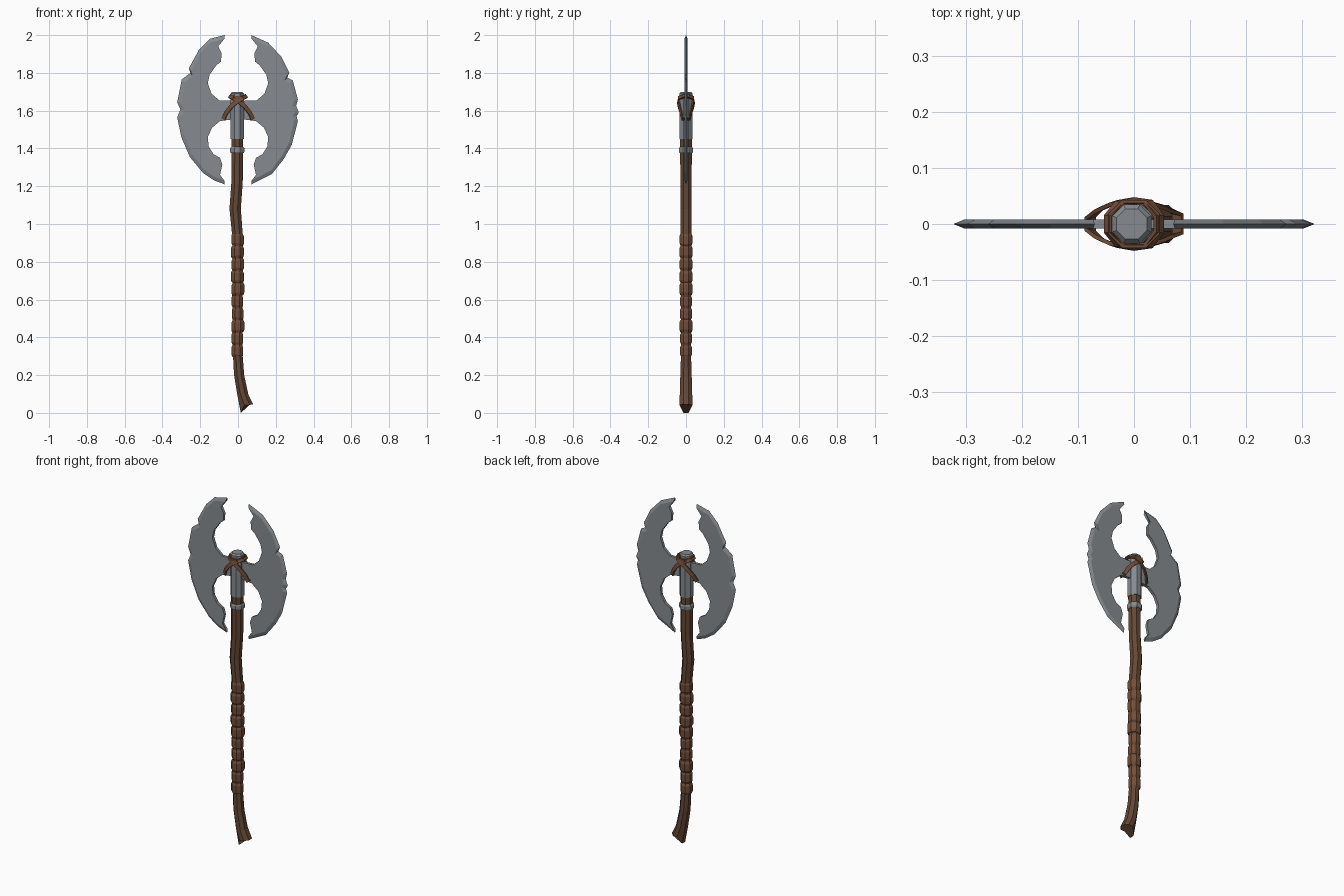
import bpy, bmesh, math, random
from mathutils import Vector

if "Cube" in bpy.data.objects:
    bpy.data.objects.remove(bpy.data.objects["Cube"])

random.seed(4)
SIDES = 8


def material(name, rgb):
    m = bpy.data.materials.new(name)
    m.diffuse_color = (*rgb, 1)
    m.use_nodes = True
    m.node_tree.nodes["Principled BSDF"].inputs["Base Color"].default_value = m.diffuse_color
    return m


STEEL = material("steel", (0.24, 0.26, 0.28))
WOOD = material("wood", (0.13, 0.065, 0.035))
LEATHER = material("leather", (0.17, 0.075, 0.04))


def finish(name, bm, mat):
    bmesh.ops.recalc_face_normals(bm, faces=bm.faces)
    me = bpy.data.meshes.new(name)
    bm.to_mesh(me)
    bm.free()
    me.materials.append(mat)
    ob = bpy.data.objects.new(name, me)
    bpy.context.collection.objects.link(ob)
    return ob


def lathe(name, sections, mat, bottom_cut=None):
    """Octagonal tube through (x, z, rx, ry, slope) sections, capped."""
    bm = bmesh.new()
    rings = []
    for x, z, rx, ry, slope in sections:
        ring = []
        for k in range(SIDES):
            a = math.pi / 8 + k * math.tau / SIDES
            dx = rx * 1.05 * math.cos(a)
            ring.append(bm.verts.new((x + dx, ry * 1.05 * math.sin(a), z + slope * dx)))
        rings.append(ring)
    if bottom_cut:
        bottom_cut(rings[0])
    for a, b in zip(rings, rings[1:]):
        for k in range(SIDES):
            j = (k + 1) % SIDES
            bm.faces.new((a[k], a[j], b[j], b[k]))
    bm.faces.new(rings[0])
    bm.faces.new(rings[-1])
    return finish(name, bm, mat)


# Crooked wooden shaft with a jagged, splayed butt
def splinter(ring):
    for v in ring:
        v.co.z = 0.0 if v.co.x < 0.025 else 0.04 + 0.12 * max(0, v.co.x - 0.04)


lathe("shaft", [
    (0.048, 0.03, 0.034, 0.035, 0),
    (0.025, 0.10, 0.031, 0.034, -0.1),
    (0.006, 0.20, 0.028, 0.031, -0.1),
    (-0.002, 0.32, 0.026, 0.027, 0),
    (-0.002, 0.93, 0.029, 0.030, 0),
    (-0.015, 1.08, 0.031, 0.031, 0),
    (-0.005, 1.22, 0.031, 0.031, 0),
    (-0.004, 1.47, 0.032, 0.032, 0)], WOOD, splinter)

# Leather grip: a stack of bulging, slightly tilted bands
BANDS, Z0, Z1 = 10, 0.295, 0.95
step = (Z1 - Z0) / BANDS
for i in range(BANDS):
    z = Z0 + i * step
    r = random.uniform(0.031, 0.036)
    x = -0.002 + random.uniform(-0.002, 0.002)
    t = random.uniform(-0.12, 0.12)
    lathe(f"grip_band_{i + 1}", [
        (x, z, r - 0.006, r - 0.006, t),
        (x, z + step * 0.2, r, r, t),
        (x, z + step * 0.8, r, r, t),
        (x, z + step, r - 0.006, r - 0.006, t)], LEATHER)

# Steel collar ring and head socket
lathe("collar_ring", [(-0.004, 1.375, 0.034, 0.034, 0), (-0.004, 1.382, 0.039, 0.039, 0),
                      (-0.004, 1.400, 0.039, 0.039, 0), (-0.004, 1.407, 0.034, 0.034, 0)], STEEL)
lathe("socket", [(-0.004, 1.45, 0.036, 0.036, 0), (-0.004, 1.690, 0.036, 0.036, 0),
                 (-0.004, 1.70, 0.028, 0.028, 0)], STEEL)

# Blade outlines (x outward, z): chipped cutting edges, shared inner contour
EDGE_R = [(.07, 2.0), (.16, 1.96), (.23, 1.885), (.272, 1.80), (.26, 1.775), (.29, 1.76),
          (.317, 1.66), (.308, 1.625), (.322, 1.59), (.31, 1.57), (.317, 1.545),
          (.285, 1.42), (.243, 1.345), (.18, 1.265), (.07, 1.21)]
EDGE_L = [(.07, 2.0), (.15, 1.98), (.205, 1.925), (.26, 1.825), (.252, 1.80), (.298, 1.765),
          (.322, 1.645), (.305, 1.605), (.322, 1.565), (.30, 1.46), (.255, 1.355),
          (.185, 1.27), (.125, 1.23), (.07, 1.21)]
INNER = [(.095, 1.26), (.083, 1.315), (.095, 1.35), (.13, 1.37), (.155, 1.41), (.16, 1.46),
         (.137, 1.51), (.095, 1.545), (.02, 1.555), (.02, 1.652), (.10, 1.655), (.14, 1.69),
         (.16, 1.745), (.15, 1.79), (.115, 1.84), (.09, 1.86), (.087, 1.905), (.105, 1.94)]


def blade(name, side, edge):
    bm = bmesh.new()
    layers = [[], [], []]
    for i, (x, z) in enumerate(edge + INNER):
        p = Vector((x, 0, z))
        q = p.copy()
        if i < len(edge):  # cutting edge is ground to a point
            q += (Vector((0.12, 0, 1.6)) - p).normalized() * 0.02
        for layer, v, y in zip(layers, (q, p, q), (-0.008, 0, 0.008)):
            layer.append(bm.verts.new((side * v.x, y, v.z)))
    n = len(layers[0])
    for a, b in zip(layers, layers[1:]):
        for i in range(n):
            j = (i + 1) % n
            bm.faces.new((a[i], a[j], b[j], b[i]))
    caps = [bm.faces.new(layers[0]), bm.faces.new(layers[2])]
    bmesh.ops.recalc_face_normals(bm, faces=bm.faces)
    bmesh.ops.triangulate(bm, faces=caps)
    finish(name, bm, STEEL)


blade("right_blade", 1, EDGE_R)
blade("left_blade", -1, EDGE_L)


# Leather lashing: flat closed ribbons crossing over the socket
def strap(name, half, side, width, thick):
    """half = points on the front (x, y, z); mirrored to the back to close the loop."""
    pts = [Vector((side * x, y, z)) for x, y, z in half]
    pts += [Vector((p.x, -p.y, p.z)) for p in reversed(pts)]
    n = len(pts)
    centre = sum(pts, Vector()) / n
    bm = bmesh.new()
    rings = []
    for i, p in enumerate(pts):
        tan = (pts[(i + 1) % n] - pts[i - 1]).normalized()
        out = p - centre
        out = (out - tan * out.dot(tan)).normalized()
        w = tan.cross(out) * width / 2
        o = out * thick / 2
        rings.append([bm.verts.new(p + d) for d in (w + o, w - o, -w - o, -w + o)])
    for i in range(n):
        a, b = rings[i], rings[(i + 1) % n]
        for k in range(4):
            j = (k + 1) % 4
            bm.faces.new((a[k], a[j], b[j], b[k]))
    finish(name, bm, LEATHER)


for side, label, gap, end in ((1, "right", 0.0, 0.018), (-1, "left", 0.002, 0.012)):
    strap(f"diagonal_strap_{label}", [
        (-0.044, -0.014, 1.678), (-0.026, -0.036 - gap, 1.668), (0.006, -0.040 - gap, 1.648),
        (0.036, -0.035 - gap, 1.622), (0.062, -0.026, 1.590), (0.078, -end, 1.556)],
        side, 0.022, 0.007)
strap("neck_strap", [(-0.044, -0.016, 1.674), (-0.02, -0.039, 1.668), (0.02, -0.039, 1.668),
                     (0.044, -0.016, 1.674)], 1, 0.02, 0.006)
